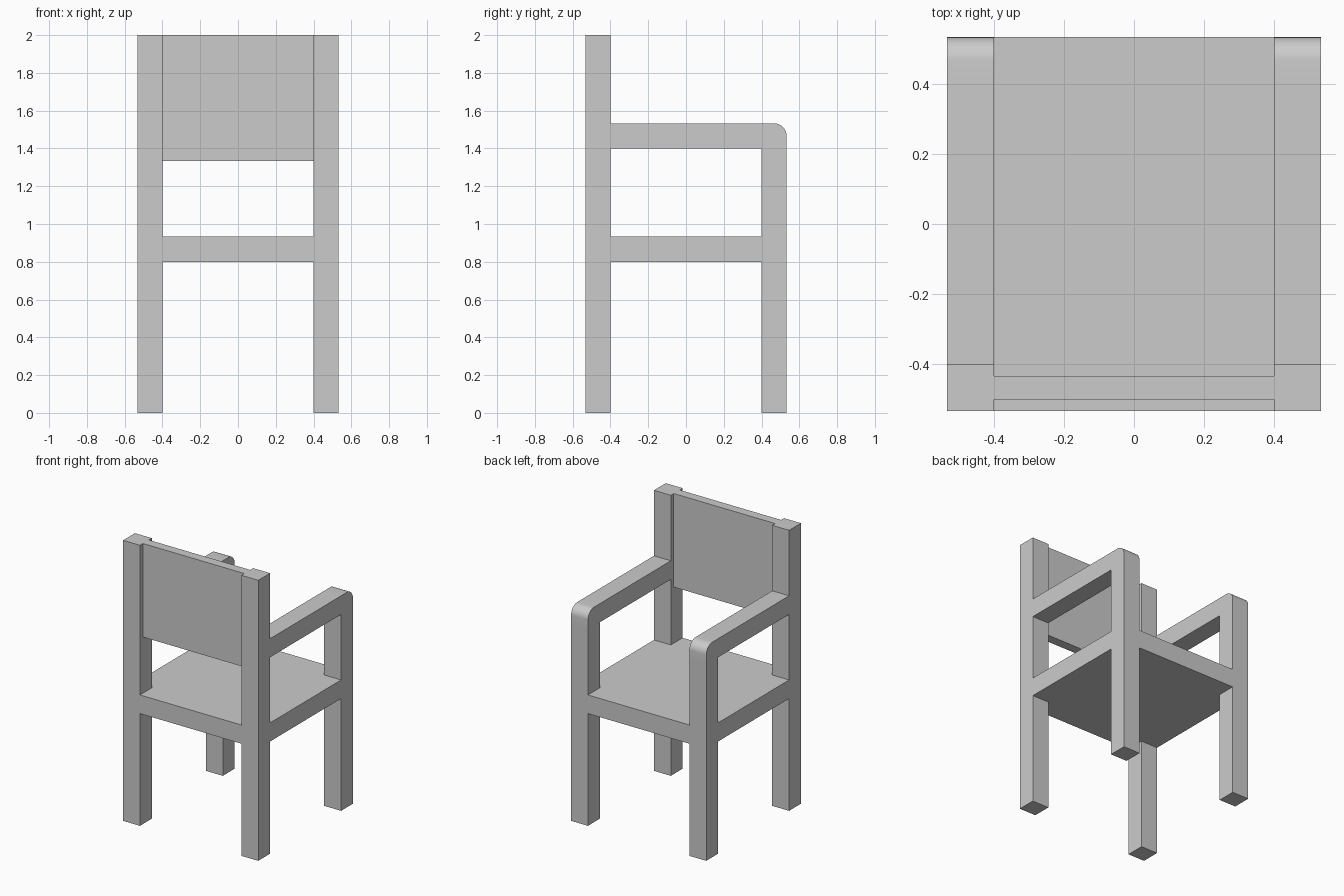
import bpy, bmesh
from itertools import product
from math import radians

cube = bpy.data.objects.get("Cube")
if cube:
    bpy.data.objects.remove(cube, do_unlink=True)

# Main dimensions
OUT, INN = 0.533, 0.4            # outer and inner faces of the posts
SEAT = (0.8, 0.933)
ARM = (1.4, 1.533)
TOP = 2.0
ROUND = 0.067

grey = bpy.data.materials.new("plain_grey")
grey.use_nodes = True
grey.diffuse_color = (0.6, 0.6, 0.6, 1)
grey.node_tree.nodes["Principled BSDF"].inputs["Base Color"].default_value = (0.6, 0.6, 0.6, 1)


def welded_boxes(boxes):
    """Join boxes, each (x range, y range, z range), into one skin with no inner faces."""
    cuts = [sorted({v for b in boxes for v in b[a]}) for a in range(3)]

    def filled(cell):
        if any(not 0 <= cell[a] < len(cuts[a]) - 1 for a in range(3)):
            return False
        mid = [(cuts[a][cell[a]] + cuts[a][cell[a] + 1]) / 2 for a in range(3)]
        return any(all(b[a][0] < mid[a] < b[a][1] for a in range(3)) for b in boxes)

    bm = bmesh.new()
    verts = {}
    for cell in product(*(range(len(c) - 1) for c in cuts)):
        if not filled(cell):
            continue
        for axis, side in product(range(3), (0, 1)):
            beyond = list(cell)
            beyond[axis] += 2 * side - 1
            if filled(beyond):
                continue
            u, v = (axis + 1) % 3, (axis + 2) % 3
            corners = []
            for du, dv in ((0, 0), (1, 0), (1, 1), (0, 1)):
                key = list(cell)
                key[axis] += side
                key[u] += du
                key[v] += dv
                key = tuple(key)
                if key not in verts:
                    verts[key] = bm.verts.new([cuts[a][key[a]] for a in range(3)])
                corners.append(verts[key])
            bm.faces.new(corners if side else corners[::-1])
    bmesh.ops.dissolve_limit(bm, angle_limit=radians(1), verts=bm.verts, edges=bm.edges)
    return bm


def add_object(name, bm):
    mesh = bpy.data.meshes.new(name)
    bm.to_mesh(mesh)
    bm.free()
    mesh.materials.append(grey)
    obj = bpy.data.objects.new(name, mesh)
    bpy.context.collection.objects.link(obj)
    return obj


# Seat slab, flush with the outer faces of the legs
parts = [((-OUT, OUT), (-OUT, OUT), SEAT)]
for post in ((-OUT, -INN), (INN, OUT)):
    parts += [
        (post, (-OUT, -INN), (0, TOP)),      # tall post behind
        (post, (INN, OUT), (0, ARM[1])),     # leg that carries the arm
        (post, (-OUT, OUT), ARM),            # armrest
    ]
bm = welded_boxes(parts)

# Rounded front corner of each armrest
corner_edges = [e for e in bm.edges
                if all(v.co.y > OUT - 0.01 and abs(v.co.z - ARM[1]) < 0.01 for v in e.verts)]
bmesh.ops.bevel(bm, geom=corner_edges, offset=ROUND, segments=8, profile=0.5, affect='EDGES')
frame = add_object("chair_frame", bm)

# Thin panel between the tall posts
add_object("backrest_panel", welded_boxes([((-INN, INN), (-0.5, -0.433), (1.333, TOP))]))

bpy.ops.object.select_all(action='DESELECT')
frame.select_set(True)
bpy.context.view_layer.objects.active = frame
bpy.ops.object.shade_smooth_by_angle(angle=radians(30))
